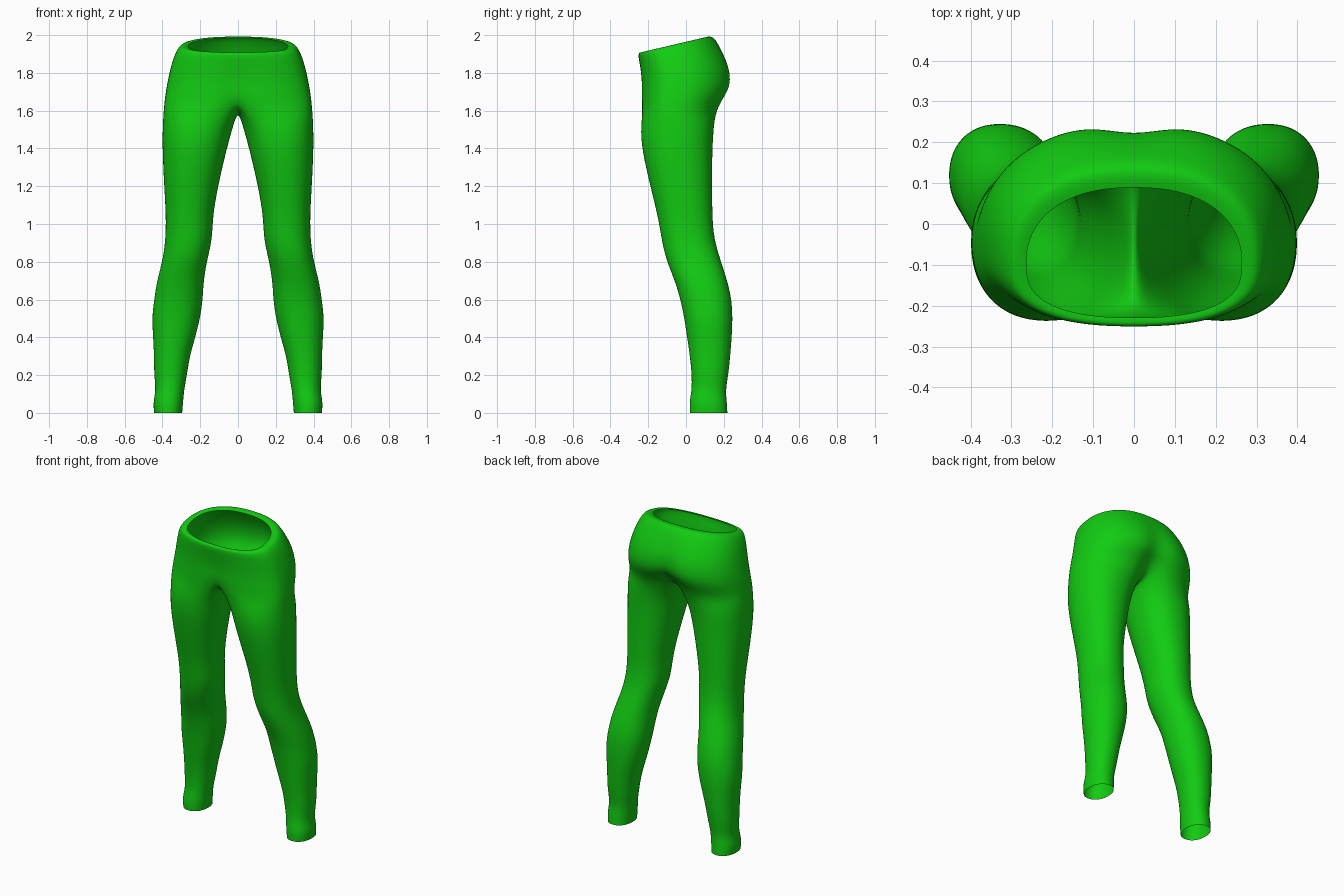
import bpy
import bmesh
from math import sin, cos, pi, exp, radians

default_cube = bpy.data.objects.get("Cube")
if default_cube:
    bpy.data.objects.remove(default_cube, do_unlink=True)

# Fabric colour
fabric = bpy.data.materials.new("green fabric")
fabric.use_nodes = True
green = (0.006, 0.6, 0.006, 1)
fabric.diffuse_color = green
fabric.node_tree.nodes["Principled BSDF"].inputs["Base Color"].default_value = green

SIDES = 24          # points around a leg
ARC = 19            # points of a half pelvis ring, front seam to back seam
INNER = SIDES - ARC  # points of the crotch seam between them

# Leg rings: height, inner x, outer x, front y, back y
leg_rows = [
    (0, .295, .445, .02, .22),
    (.06, .29, .45, .017, .217),
    (.12, .285, .435, .03, .21),
    (.2, .27, .445, .03, .225),
    (.3, .255, .445, .02, .235),
    (.4, .225, .45, .005, .243),
    (.5, .2, .457, -.01, .248),
    (.6, .185, .445, -.03, .243),
    (.7, .182, .43, -.06, .22),
    (.82, .16, .397, -.11, .18),
    (.92, .135, .385, -.13, .15),
    (1.04, .133, .382, -.15, .14),
    (1.2, .105, .392, -.19, .14),
    (1.4, .058, .402, -.237, .14),
    (1.52, .024, .4, -.242, .15),
]

# Pelvis rings: front z, back z, half width, front y, back y, seam lift, cleft
pelvis_rows = [
    (1.6, 1.6, .395, -.24, .185, .07, .05),
    (1.68, 1.68, .387, -.24, .235, .04, .035),
    (1.74, 1.75, .376, -.24, .25, .02, .03),
    (1.79, 1.83, .363, -.243, .237, .01, .02),
    (1.84, 1.9, .347, -.247, .205, 0, .01),
    (1.88, 1.96, .328, -.252, .168, 0, 0),
    (1.91, 2, .303, -.252, .138, 0, 0),
    (1.908, 1.985, .265, -.23, .09, 0, 0),
]


def power(value, exponent):
    """Signed power, for superellipse outlines."""
    return (1 if value >= 0 else -1) * abs(value) ** exponent


def leg_ring(z, inner, outer, front, back):
    """Closed ring, starting at the front inner corner and passing outside."""
    points = []
    for i in range(SIDES):
        a = radians(-135) + 2 * pi * i / SIDES
        x = (inner + outer) / 2 + (outer - inner) / 2 * power(cos(a), .92)
        y = (front + back) / 2 + (back - front) / 2 * power(sin(a), .92)
        points.append((x, y, z))
    return points


def pelvis_arc(z_front, z_back, width, front, back, lift, cleft):
    """Open half ring from the front seam round the hip to the back seam."""
    middle = front + (back - front) * .42
    points = []
    for i in range(ARC):
        a = -pi / 2 + pi * i / (ARC - 1)
        x = 0 if i in (0, ARC - 1) else width * cos(a) ** .85
        if a < 0:
            y = middle - (middle - front) * abs(sin(a)) ** .7
        else:
            y = middle + (back - middle) * sin(a) ** .92
        z = z_front + (z_back - z_front) * (y - front) / (back - front)
        z += lift * (1 - x / width) ** 2
        dent = cleft * exp(-(x / .07) ** 2)
        y += -dent if a > 0 else dent * .4
        points.append((x, y, z))
    return points


def crotch_seam(start, end):
    """Sagging line under the body, from the back seam to the front seam."""
    points = []
    for i in range(1, INNER + 1):
        t = i / (INNER + 1)
        y = start[1] + (end[1] - start[1]) * t
        sag = 1 - (2 * t - 1) ** 2
        points.append((0, y, start[2] - .07 * sag))
    return points


def bridge(bm, lower, upper, closed):
    count = len(upper)
    for i in range(count if closed else count - 1):
        j = (i + 1) % count
        bm.faces.new((lower[i], lower[j], upper[j], upper[i]))


# Half of the trousers: leg tube, crotch ring, then open pelvis arcs
bm = bmesh.new()
rings = [leg_ring(*row) for row in leg_rows]
arcs = [pelvis_arc(*row) for row in pelvis_rows]
rings.append(arcs[0] + crotch_seam(arcs[0][-1], arcs[0][0]))
leg = [[bm.verts.new(p) for p in ring] for ring in rings]
for lower, upper in zip(leg, leg[1:]):
    bridge(bm, lower, upper, True)
pelvis = [leg[-1][:ARC]] + [[bm.verts.new(p) for p in arc] for arc in arcs[1:]]
for lower, upper in zip(pelvis, pelvis[1:]):
    bridge(bm, lower, upper, False)
for face in bm.faces:
    face.smooth = True

mesh = bpy.data.meshes.new("trousers")
bm.to_mesh(mesh)
bm.free()
mesh.materials.append(fabric)
trousers = bpy.data.objects.new("trousers", mesh)
bpy.context.collection.objects.link(trousers)

# Other half and smooth cloth surface
mirror = trousers.modifiers.new("other_half", "MIRROR")
mirror.use_clip = True
mirror.merge_threshold = .0005
smooth = trousers.modifiers.new("smooth_cloth", "SUBSURF")
smooth.levels = smooth.render_levels = 2
